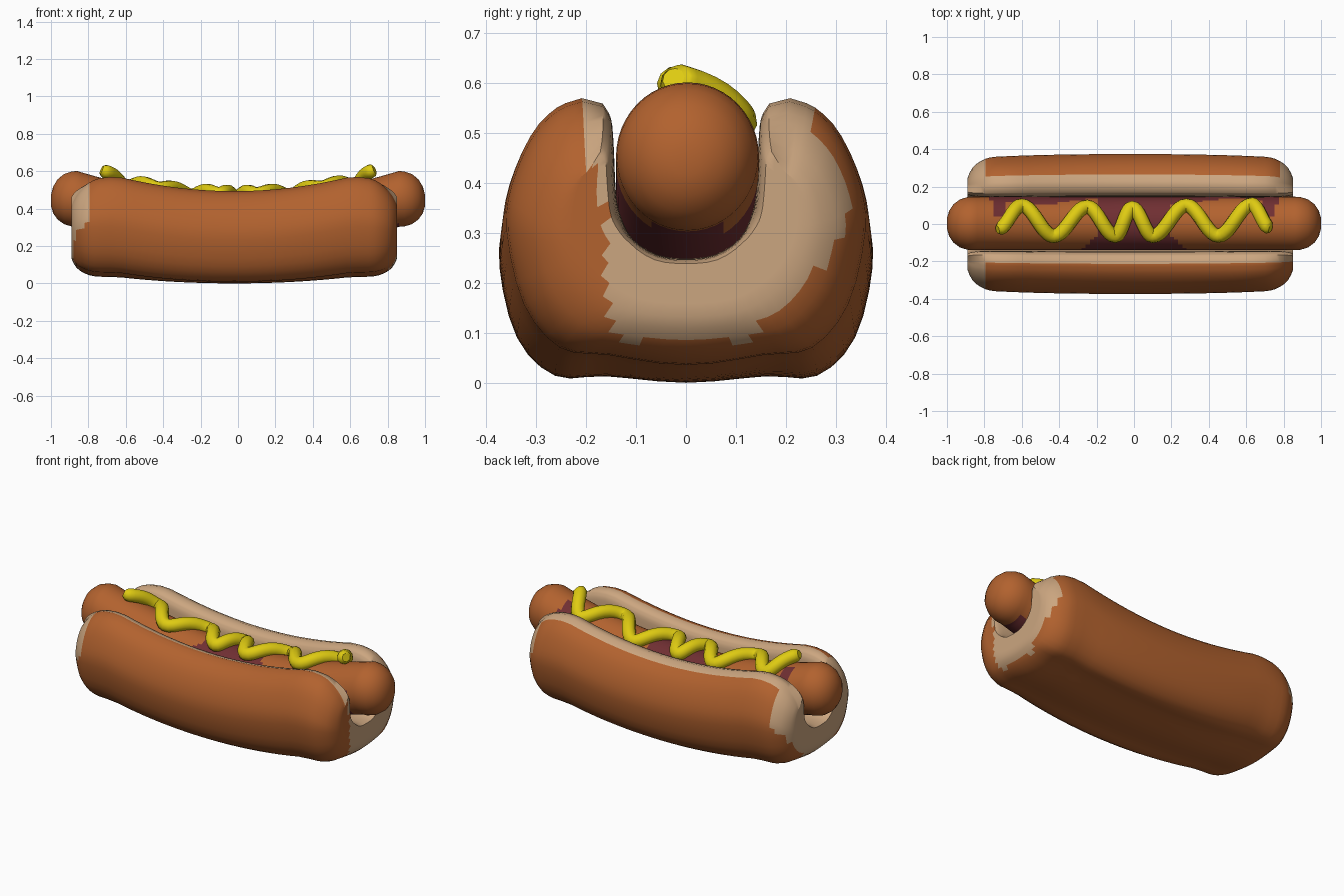
import bpy, bmesh, math
from mathutils import Vector

if "Cube" in bpy.data.objects:
    bpy.data.objects.remove(bpy.data.objects["Cube"])


def material(name, rgb):
    m = bpy.data.materials.new(name)
    m.diffuse_color = (*rgb, 1)
    m.use_nodes = True
    m.node_tree.nodes["Principled BSDF"].inputs["Base Color"].default_value = m.diffuse_color
    return m


BROWN = material("toasted brown", (0.445, 0.122, 0.028))
TAN = material("bread tan", (0.60, 0.38, 0.215))
MAROON = material("dark red", (0.16, 0.028, 0.032))
YELLOW = material("mustard yellow", (0.74, 0.60, 0.006))


def loft(rings, rule):
    """Skin closed rings; rule(column, centre) gives the material index."""
    bm = bmesh.new()
    vs = [[bm.verts.new(p) for p in r] for r in rings]
    n = len(rings[0])
    for a, b in zip(vs, vs[1:]):
        for j in range(n):
            k = (j + 1) % n
            f = bm.faces.new((a[j], a[k], b[k], b[j]))
            f.material_index = rule(j, f.calc_center_median())
    return bm, vs


def smooth(ob, angle):
    bpy.ops.object.select_all(action='DESELECT')
    ob.select_set(True)
    bpy.context.view_layer.objects.active = ob
    if ob.type == 'CURVE':
        bpy.ops.object.convert(target='MESH')
    bpy.ops.object.shade_smooth_by_angle(angle=math.radians(angle))


def finish(bm, name, mats, angle):
    bmesh.ops.recalc_face_normals(bm, faces=bm.faces)
    me = bpy.data.meshes.new(name)
    bm.to_mesh(me)
    bm.free()
    for m in mats:
        me.materials.append(m)
    ob = bpy.data.objects.new(name, me)
    bpy.context.collection.objects.link(ob)
    smooth(ob, angle)


# Bun: U-shaped section, (y, z) from the middle out to the lip
outer = [(0, 0), (.16, .013), (.262, .014), (.338, .09), (.373, .23),
         (.362, .33), (.32, .42), (.265, .474), (.213, .493)]
inner = [(0, .17), (.06, .178), (.11, .21), (.135, .26), (.143, .30),
         (.146, .35), (.148, .40), (.153, .45), (.17, .48)]
core = [(0, .125), (.08, .13), (.14, .17), (.185, .21), (.205, .24),
        (.215, .28), (.22, .32), (.215, .35), (.205, .365)]
SUB = 3


def profile(half):
    """Mirror the half section and round it with a spline."""
    p = [Vector((-y, z)) for y, z in reversed(half[1:])] + [Vector(q) for q in half]
    p = [2 * p[0] - p[1]] + p + [2 * p[-1] - p[-2]]
    out = []
    for a, b, c, d in zip(p, p[1:], p[2:], p[3:]):
        for k in range(SUB):
            t = k / SUB
            out.append(.5 * (2 * b + (c - a) * t + (2 * a - 5 * b + 4 * c - d) * t * t
                             + (3 * b - a - 3 * c + d) * t ** 3))
    return out + [p[-2]]


outer, inner, core = map(profile, (outer, inner, core))
n_pair = len(core)
ends = [(.75, .95), (.775, .91), (.80, .84), (.825, .74), (.845, .61), (.86, .44), (.87, .27)]
stations = ([(-x, s) for x, s in reversed(ends)]
            + [(-.72 + 1.44 * i / 24, 1 - .03 * (abs(i - 12) / 12) ** 4) for i in range(25)]
            + ends)
rings = []
for x, s in stations:
    bend = .205 * min(abs(x), .62) ** 2
    drop = max(0, abs(x) - .66) ** 2 * 1.6        # lips dip at the ends

    def place(p, w):
        return (x - .02, p.x * (1 - .05 * x * x),
                p.y + bend * w - drop * max(0, min(1, (p.y - .2) / .25)))

    def weight(p):                                # underside bends less than the top
        return .4 + .6 * min(1, max(p.y / .45, (abs(p.x) / .4) ** 2))
    ring = []
    for c, o in zip(core, outer):
        p = c.lerp(o, s)
        ring.append(place(p, weight(p)))
    ring += [place(c.lerp(q, s ** .2), 1)
             for c, q in reversed(list(zip(core, inner)))]
    rings.append(ring)


def end_tan(c):
    if c.z < .085 or abs(c.y) > .13 + .9 * (c.z - .085):
        return 0
    if c.x > 0:
        return int(-.155 - .2 * max(0, c.z - .3) < c.y < .325)
    return int(c.x < -.80)


def bun_rule(j, c):
    if j >= n_pair - 1:
        return 1                      # channel and lips
    if j >= n_pair - 1 - SUB and abs(c.x) < .8:
        return 1                      # wider pale lip at the back
    return end_tan(c) if abs(c.x) > .79 else 0


bm, vs = loft(rings, bun_rule)
STRIPS = 4
for r in (vs[0], vs[-1]):             # end faces, in strips across the crust
    rows = [[r[j]] + [bm.verts.new(r[j].co.lerp(r[-1 - j].co, k / STRIPS))
                      for k in range(1, STRIPS)] + [r[-1 - j]] for j in range(n_pair)]
    for a, b in zip(rows, rows[1:]):
        for k in range(STRIPS):
            f = bm.faces.new((a[k], a[k + 1], b[k + 1], b[k]))
            f.material_index = end_tan(f.calc_center_median())
finish(bm, "bun", [BROWN, TAN], 55)


# Sausage: bent tube with rounded ends
def sausage_z(x):
    return .32 + .178 * min(abs(x), .86) ** 2


tips = [(.89, .985), (.93, .9), (.965, .72), (.988, .48), (1.0, .2)]
prof = ([(-x, r) for x, r in reversed(tips)]
        + [(-.86 + 1.72 * i / 80, 1) for i in range(81)] + tips)
SEG = 48
rings = [[(x, .003 + .143 * r * math.cos(2 * math.pi * k / SEG),
           sausage_z(x) - .01 * (1 - r) + .149 * r * math.sin(2 * math.pi * k / SEG))
          for k in range(SEG)] for x, r in prof]


def sausage_rule(j, c):
    a, h = abs(c.x), c.z - sausage_z(c.x)
    if a < .19 + 1.2 * max(0, -c.y - .06):
        return 1                      # dark middle
    if c.y > 0 and a < .77 and h < .085 + .025 * math.sin(9 * c.x):
        return 1                      # dark back flank
    if c.y > .04 and .68 < a < .76:
        return 1                      # patches by the mustard ends
    if c.y < 0 and a < .82 and h < .03:
        return 1                      # dark front flank
    return int(a < .86 and h < -.125)


bm, vs = loft(rings, sausage_rule)
for r in (vs[0], vs[-1]):
    bm.faces.new(r)
finish(bm, "sausage", [BROWN, MAROON], 60)

# Mustard: wavy bead following the sausage top
turns = [(-.73, -.03), (-.60, .1), (-.43, -.065), (-.25, .093), (-.10, -.065),
         (-.01, .088), (.10, -.065), (.28, .1), (.45, -.063), (.63, .105), (.73, -.025)]
path = []
for (x0, y0), (x1, y1) in zip(turns, turns[1:]):
    for k in range(10):
        t = k / 10
        path.append((x0 + (x1 - x0) * t, y0 + (y1 - y0) * (1 - math.cos(math.pi * t)) / 2))
path.append(turns[-1])
cu = bpy.data.curves.new("mustard", 'CURVE')
cu.dimensions = '3D'
cu.bevel_depth = .038
cu.bevel_resolution = 3
cu.use_fill_caps = True
sp = cu.splines.new('POLY')
sp.points.add(len(path) - 1)
for i, (p, (x, y)) in enumerate(zip(sp.points, path)):
    lift = .025 * max(0, (abs(x) - .62) / .11)
    p.co = (x, y, sausage_z(x) + .17 * math.sqrt(1 - (y / .16) ** 2) + lift, 1)
    p.radius = (.6, .9, 1)[min(i, len(path) - 1 - i, 2)]
cu.materials.append(YELLOW)
mustard = bpy.data.objects.new("mustard", cu)
bpy.context.collection.objects.link(mustard)
smooth(mustard, 60)
